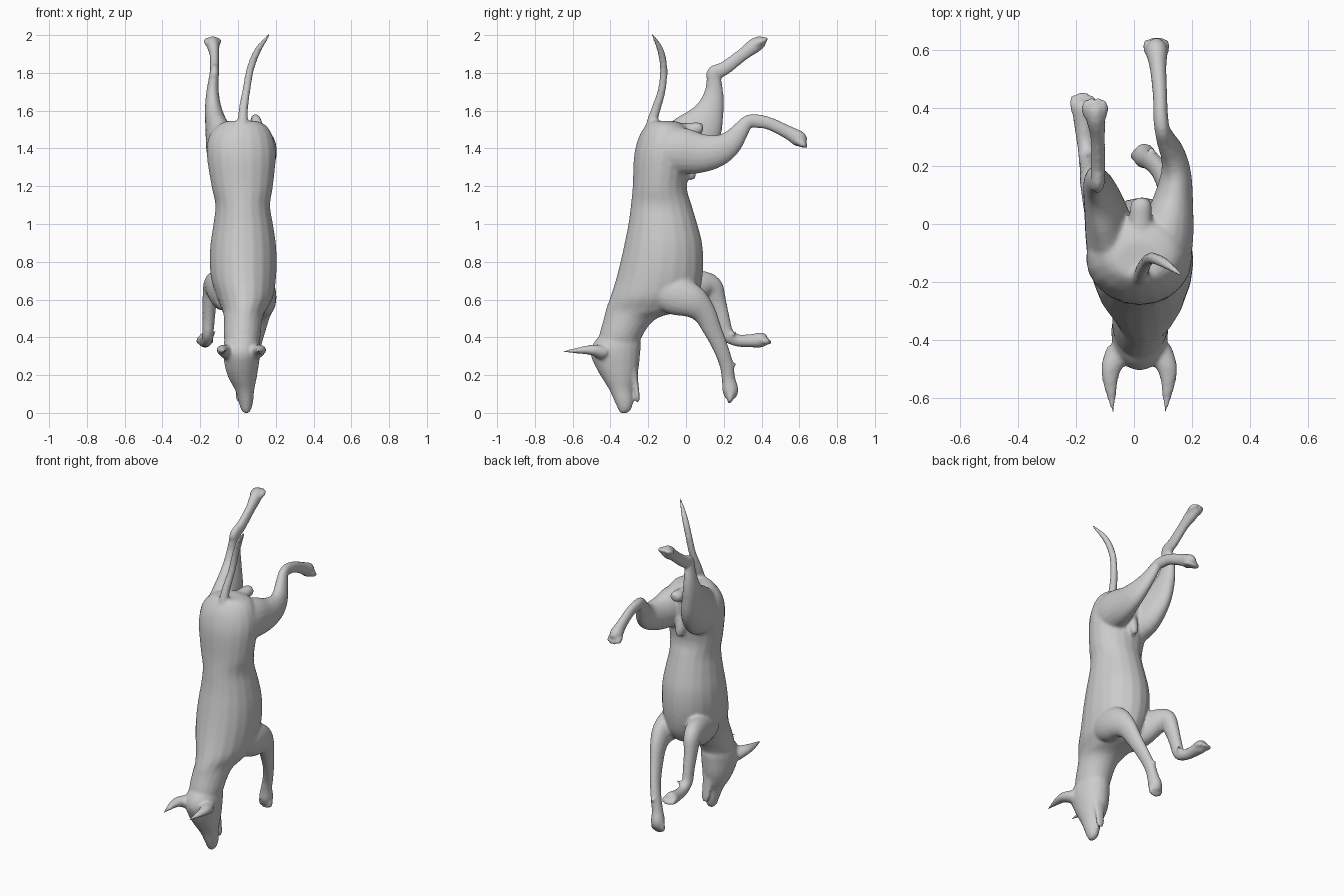
import bpy, bmesh, math
from mathutils import Vector

bm = bmesh.new()
SIDES = 20


def smooth_rows(rows, steps=4):
    """Catmull-Rom interpolation of station rows."""
    out = []
    for i in range(len(rows) - 1):
        p0, p1 = rows[max(i - 1, 0)], rows[i]
        p2, p3 = rows[i + 1], rows[min(i + 2, len(rows) - 1)]
        for s in range(steps):
            t = s / steps
            out.append([0.5 * (2 * b + (c - a) * t + (2 * a - 5 * b + 4 * c - d) * t * t
                               + (3 * b - a - 3 * c + d) * t ** 3)
                        for a, b, c, d in zip(p0, p1, p2, p3)])
    return out + [list(rows[-1])]


def skin(rings):
    """Closed tube through rings of (centre, axis_u, axis_v)."""
    loops = []
    for c, u, v in rings:
        loops.append([bm.verts.new(c + u * math.cos(2 * math.pi * k / SIDES)
                                   + v * math.sin(2 * math.pi * k / SIDES)) for k in range(SIDES)])
    faces = []
    for a, b in zip(loops, loops[1:]):
        for k in range(SIDES):
            n = (k + 1) % SIDES
            faces.append(bm.faces.new((a[k], a[n], b[n], b[k])))
    faces += [bm.faces.new(loops[0][::-1]), bm.faces.new(loops[-1])]
    bmesh.ops.recalc_face_normals(bm, faces=faces)


def slices(rows):
    """Horizontal ellipses: z, x min, x max, y min, y max."""
    skin([(Vector(((a + b) / 2, (c + d) / 2, z)), Vector(((b - a) / 2, 0, 0)),
           Vector((0, (d - c) / 2, 0))) for z, a, b, c, d in smooth_rows(rows)])


def limb(rows, steps=4):
    """Sweep: x, y, z, half width across, half depth in the side plane."""
    rows = smooth_rows(rows, steps)
    pts = [Vector(r[:3]) for r in rows]
    rings = []
    for i, r in enumerate(rows):
        t = (pts[min(i + 1, len(pts) - 1)] - pts[max(i - 1, 0)]).normalized()
        u = Vector((1, 0, 0))
        u = (u - t * u.dot(t)).normalized()
        rings.append((pts[i], u * max(r[3], .002), t.cross(u) * max(r[4], .002)))
    skin(rings)


def toes(base, tip, spread=.022, r=.016):
    """Four toes fanned across x at the end of a paw."""
    base, tip = Vector(base), Vector(tip)
    for k in (-1.5, -.5, .5, 1.5):
        a = base + Vector((k * spread * .8, 0, 0))
        b = base.lerp(tip, 1 - .12 * abs(k)) + Vector((k * spread, 0, 0))
        m = a.lerp(b, .6)
        limb([(*a, r, r), (*m, r, r * 1.1), (*b, r * .35, r * .4)])


# torso and neck
slices([(1.545, -.06, .10, -.19, -.06), (1.52, -.11, .15, -.215, 0), (1.46, -.155, .185, -.25, .03),
        (1.36, -.165, .20, -.275, .03), (1.2, -.14, .185, -.282, .005), (1.1, -.12, .17, -.292, .03),
        (1.0, -.13, .185, -.305, .06), (.9, -.145, .20, -.325, .085), (.8, -.15, .205, -.347, .092),
        (.7, -.14, .20, -.373, .085), (.61, -.11, .185, -.402, .06), (.545, -.085, .15, -.425, .0),
        (.5, -.075, .13, -.435, -.155), (.4, -.075, .118, -.462, -.235), (.32, -.06, .10, -.47, -.25)])
# head and upper muzzle
slices([(.42, -.055, .10, -.445, -.26), (.37, -.075, .115, -.49, -.24), (.31, -.078, .117, -.505, -.243),
        (.24, -.068, .108, -.477, -.25), (.18, -.048, .098, -.442, -.265), (.12, -.015, .086, -.405, -.28),
        (.06, .003, .08, -.378, -.28), (.02, .015, .07, -.36, -.29), (.0, .03, .058, -.35, -.31)])
# lower jaw
limb([(.03, -.29, .25, .05, .035), (.037, -.268, .16, .033, .016), (.041, -.258, .09, .027, .013),
      (.042, -.255, .055, .015, .008)])
# ears
for s in (-1, 1):
    cx = .018
    limb([(cx + s * .07, -.44, .32, .045, .04), (cx + s * .095, -.49, .332, .036, .03),
          (cx + s * .1, -.54, .332, .027, .021), (cx + s * .095, -.6, .328, .015, .012),
          (cx + s * .09, -.655, .325, .004, .004)])
# tail
limb([(.025, -.19, 1.46, .035, .035), (.025, -.18, 1.54, .028, .028), (.03, -.155, 1.62, .024, .024),
      (.045, -.128, 1.71, .021, .021), (.065, -.118, 1.82, .02, .02), (.105, -.135, 1.92, .018, .018),
      (.168, -.18, 2.005, .006, .006)])

# right hind leg, folded
limb([(.095, -.13, 1.39, .10, .13), (.115, -.02, 1.385, .092, .125), (.135, .08, 1.375, .07, .105),
      (.145, .17, 1.39, .053, .085), (.135, .235, 1.43, .042, .066), (.112, .285, 1.49, .033, .047),
      (.098, .325, 1.54, .027, .036), (.092, .37, 1.545, .026, .037), (.09, .44, 1.532, .025, .034),
      (.083, .54, 1.485, .029, .036), (.078, .6, 1.45, .038, .042), (.077, .63, 1.43, .02, .025)])
toes((.077, .59, 1.44), (.077, .648, 1.405))
# left hind leg, stretched upward
limb([(-.06, -.13, 1.38, .10, .13), (-.085, -.02, 1.41, .085, .145), (-.11, .07, 1.5, .063, .125),
      (-.13, .125, 1.6, .046, .078), (-.135, .147, 1.69, .034, .052), (-.13, .148, 1.76, .027, .04),
      (-.125, .15, 1.8, .025, .04), (-.124, .205, 1.825, .025, .037), (-.125, .3, 1.897, .025, .034),
      (-.132, .365, 1.946, .033, .04), (-.135, .41, 1.97, .025, .03)])
toes((-.135, .37, 1.955), (-.135, .44, 1.985))

# right foreleg, reaching down
limb([(.11, -.17, .66, .07, .09), (.13, -.06, .625, .072, .105), (.14, .03, .59, .06, .09),
      (.13, .095, .53, .044, .064), (.112, .14, .44, .034, .05), (.088, .185, .34, .029, .041),
      (.062, .215, .25, .029, .037), (.045, .225, .18, .032, .036), (.036, .235, .12, .04, .043),
      (.034, .235, .08, .028, .03)])
toes((.034, .24, .12), (.034, .228, .042))
# left foreleg, folded at the wrist
limb([(-.06, -.14, .63, .07, .09), (-.085, -.03, .645, .072, .10), (-.115, .07, .675, .062, .08),
      (-.138, .135, .665, .048, .062), (-.15, .165, .59, .038, .048), (-.155, .192, .5, .033, .04),
      (-.16, .215, .42, .03, .038), (-.165, .265, .386, .03, .033), (-.172, .33, .381, .033, .034),
      (-.175, .4, .386, .038, .04), (-.175, .425, .385, .026, .028)])
toes((-.175, .39, .39), (-.177, .458, .37))
# dewclaws
limb([(.06, .21, .27, .02, .02), (.06, .265, .255, .008, .008)])
limb([(-.14, .24, .41, .015, .015), (-.12, .265, .43, .006, .006)])
# belly sheath and knob between the thighs
limb([(.025, -.03, 1.42, .035, .04), (.025, .0, 1.34, .034, .04), (.025, .025, 1.27, .028, .03),
      (.025, .035, 1.235, .012, .014)])
limb([(.02, -.06, 1.49, .045, .045), (.022, .01, 1.5, .04, .035), (.025, .07, 1.505, .036, .033),
      (.025, .09, 1.505, .018, .018)])

mesh = bpy.data.meshes.new("dog")
bm.to_mesh(mesh)
bm.free()
dog = bpy.data.objects.new("dog", mesh)
bpy.context.collection.objects.link(dog)

# fuse parts into one skin and soften the joins
fuse = dog.modifiers.new("fuse", 'REMESH')
fuse.mode = 'VOXEL'
fuse.voxel_size = .009
fuse.use_smooth_shade = True
soft = dog.modifiers.new("soften", 'SMOOTH')
soft.factor = .5
soft.iterations = 5
